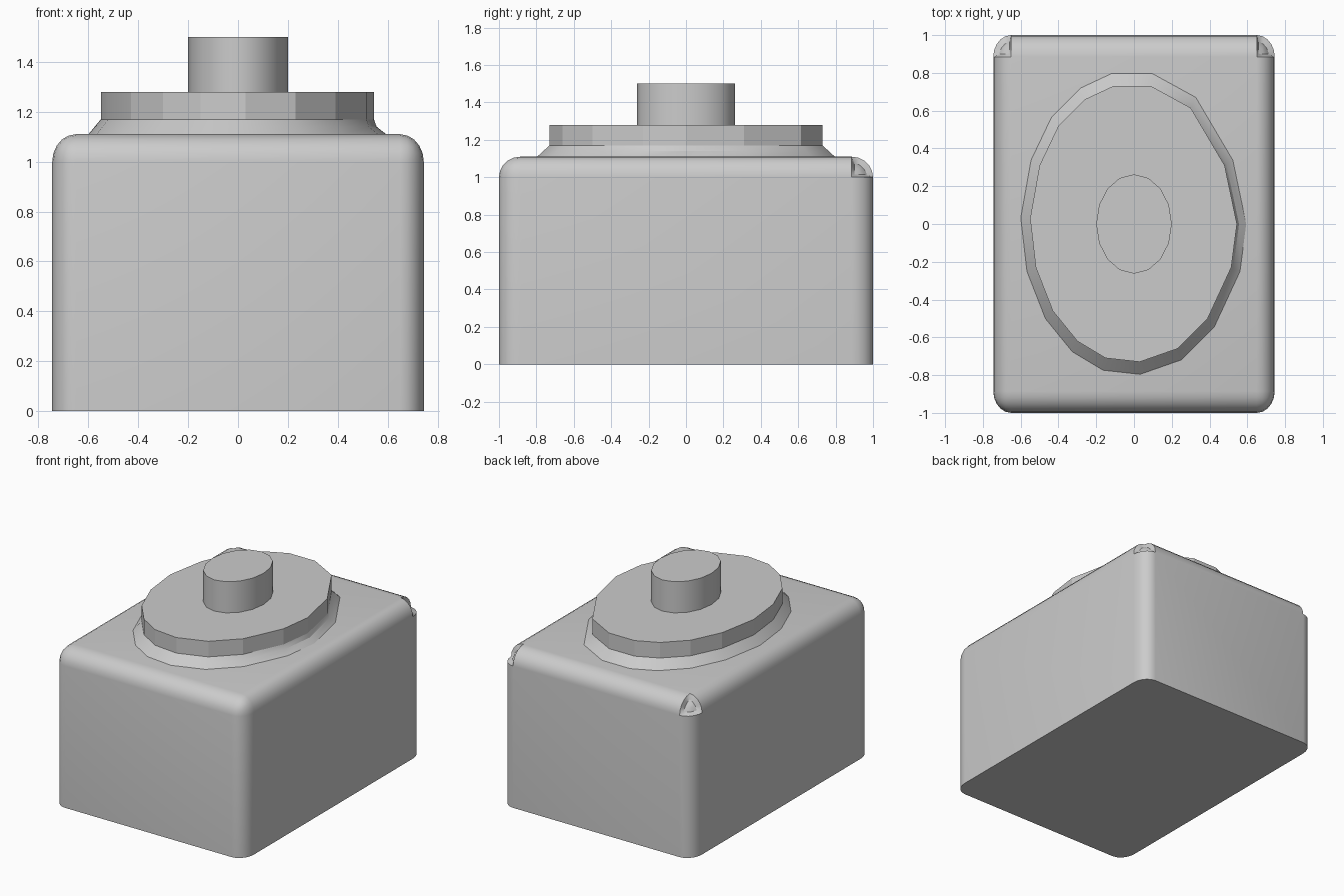
import bpy, bmesh, math
from mathutils import Vector, Matrix

cube = bpy.data.objects.get("Cube")
if cube:
    bpy.data.objects.remove(cube, do_unlink=True)

grey = bpy.data.materials.new("light grey")
grey.use_nodes = True
colour = (0.6, 0.6, 0.6, 1)
grey.diffuse_color = colour
grey.node_tree.nodes["Principled BSDF"].inputs["Base Color"].default_value = colour


def finish(bm, name, angle):
    bmesh.ops.recalc_face_normals(bm, faces=bm.faces)
    mesh = bpy.data.meshes.new(name)
    bm.to_mesh(mesh)
    bm.free()
    mesh.materials.append(grey)
    ob = bpy.data.objects.new(name, mesh)
    bpy.context.collection.objects.link(ob)
    bpy.ops.object.select_all(action='DESELECT')
    ob.select_set(True)
    bpy.context.view_layer.objects.active = ob
    bpy.ops.object.shade_smooth_by_angle(angle=math.radians(angle))


def loft(name, rings, angle):
    """Skin a stack of rings and cap both ends."""
    bm = bmesh.new()
    loops = [[bm.verts.new(p) for p in ring] for ring in rings]
    n = len(loops[0])
    for low, high in zip(loops, loops[1:]):
        for i in range(n):
            j = (i + 1) % n
            bm.faces.new((low[i], low[j], high[j], high[i]))
    bm.faces.new(loops[0][::-1])
    bm.faces.new(loops[-1])
    finish(bm, name, angle)


# Box body, rounded everywhere except round the base
size = Vector((1.49, 2.0, 1.11))
radius = Vector((0.095, 0.115, 0.11))
bm = bmesh.new()
bmesh.ops.create_cube(bm, size=1)
bmesh.ops.scale(bm, vec=[s / r for s, r in zip(size, radius)], verts=bm.verts)
edges = [e for e in bm.edges if max(v.co.z for v in e.verts) > 0]
bmesh.ops.bevel(bm, geom=edges, offset=1, segments=5, profile=0.5,
                affect='EDGES', clamp_overlap=True)
bmesh.ops.scale(bm, vec=radius, verts=bm.verts)
bmesh.ops.translate(bm, vec=(0, 0, size.z / 2), verts=bm.verts)
# Small dents in the two back top corners
limit = Vector((size.x / 2, size.y / 2, size.z)) - radius * 0.8
for v in bm.verts:
    if abs(v.co.x) > limit.x and v.co.y > limit.y and v.co.z > limit.z:
        v.co -= Vector((math.copysign(0.02, v.co.x), 0.02, 0.02))
finish(bm, "box_body", 35)

# Faceted oval outline shared by the plate and its flared skirt
outline = [(0.545, 0), (0.48, 0.31), (0.30, 0.615), (0.09, 0.73), (-0.11, 0.73),
           (-0.26, 0.66), (-0.40, 0.52), (-0.50, 0.31), (-0.55, 0.03),
           (-0.52, -0.23), (-0.43, -0.46), (-0.30, -0.62), (-0.15, -0.71),
           (0.03, -0.73), (0.23, -0.66), (0.39, -0.50), (0.515, -0.23)]


def oval(z, scale):
    return [(x * scale, y * scale, z) for x, y in outline]


# The skirt is straight on the left half and hollow on the right
middle = []
for x, y in outline:
    s = 1.02 if x > 0.4 else 1.045
    middle.append((x * s, y * s, 1.14))
loft("flared_skirt", [oval(1.09, 1.09), oval(1.11, 1.09), middle, oval(1.17, 1.0)], 30)
loft("oval_plate", [oval(1.17, 1.0), oval(1.28, 1.0)], 15)

# Oval post
bm = bmesh.new()
bmesh.ops.create_cone(bm, cap_ends=True, segments=16, radius1=1, radius2=1, depth=1)
bmesh.ops.transform(bm, matrix=Matrix.Translation((0, 0, 1.385))
                    @ Matrix.Diagonal((0.2, 0.263, 0.23, 1)), verts=bm.verts)
finish(bm, "oval_post", 40)
